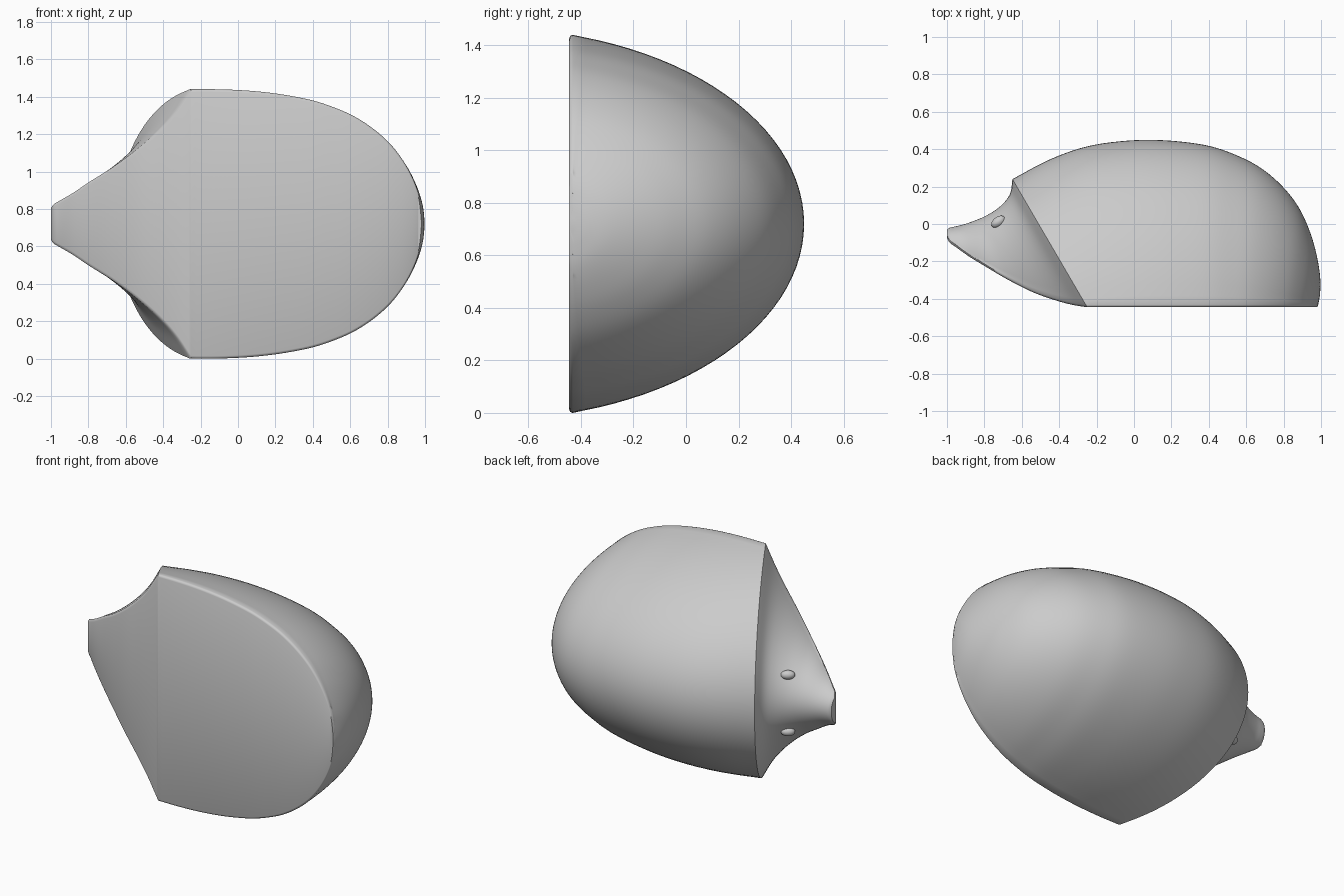
import bpy
import bmesh
from math import sin, cos, pi, radians
from mathutils import Matrix, Vector

# Remove the default cube only
default_cube = bpy.data.objects.get("Cube")
if default_cube:
    bpy.data.objects.remove(default_cube, do_unlink=True)

MID = 0.72          # symmetry plane height
FLOOR = -0.445      # level of the flat underside
START = 0.18        # arcs start slightly above the ellipse equator
ARC_STEPS = 48

# One plain grey material
grey = bpy.data.materials.new("plain_grey")
grey.use_nodes = True
grey_colour = (0.6, 0.6, 0.6, 1)
grey.diffuse_color = grey_colour
shader = next(n for n in grey.node_tree.nodes if n.type == 'BSDF_PRINCIPLED')
shader.inputs["Base Color"].default_value = grey_colour


def finish(name, bm, angle):
    """Turn a bmesh into a smooth object with sharp creases."""
    bmesh.ops.remove_doubles(bm, verts=bm.verts, dist=0.00005)
    bmesh.ops.recalc_face_normals(bm, faces=bm.faces)
    mesh = bpy.data.meshes.new(name)
    bm.to_mesh(mesh)
    bm.free()
    mesh.materials.append(grey)
    mesh.shade_smooth()
    mesh.set_sharp_from_angle(angle=radians(angle))
    obj = bpy.data.objects.new(name, mesh)
    bpy.context.scene.collection.objects.link(obj)
    return obj


def refine(rows, steps):
    """Catmull-Rom interpolation through the key sections."""
    keys = [Vector(r) for r in rows]
    keys = [2 * keys[0] - keys[1]] + keys + [2 * keys[-1] - keys[-2]]
    result = []
    for a, b, c, d in zip(keys, keys[1:], keys[2:], keys[3:]):
        for i in range(steps):
            t = i / steps
            result.append(0.5 * (2 * b + (c - a) * t
                                 + (2 * a - 5 * b + 4 * c - d) * t ** 2
                                 + (3 * b - a - 3 * c + d) * t ** 3))
    return result + [keys[-2]]


def half_section(row):
    """Arch over a flat base, with a softly rounded bottom edge."""
    bx, by, tx, ty, width = row
    base, rise = Vector((bx, by)), Vector((tx - bx, ty - by))
    r = min(0.014, 0.3 * width, 0.3 * rise.length)
    lift = r / rise.length
    outline = [(width - r, 0), (width - 0.3 * r, 0.3 * lift)]
    first = math_start = pi / 2 - (pi / 2 - START)
    for i in range(ARC_STEPS + 1):
        a = first + (pi - 2 * math_start) * i / ARC_STEPS
        up = (sin(a) - sin(START)) / (1 - sin(START))
        outline.append((width * cos(a) / cos(START), max(up, lift)))
    outline += [(-side, up) for side, up in reversed(outline[:2])]
    points = []
    for side, up in outline:
        p = base + rise * up
        points.append((p.x, p.y, MID + side))
    return points


def loft(name, rows, steps):
    """Skin the sections and cap both ends."""
    bm = bmesh.new()
    rings = [[bm.verts.new(p) for p in half_section(row)]
             for row in refine(rows, steps)]
    for one, two in zip(rings, rings[1:]):
        for i in range(len(one)):
            j = (i + 1) % len(one)
            bm.faces.new((one[i], one[j], two[j], two[i]))
    bm.faces.new(rings[0])
    bm.faces.new(rings[-1])
    return finish(name, bm, 50)


# Domed back: base x, crest x, crest y, half width
back_keys = [
    (-0.25, -0.65, 0.24, 0.72),
    (-0.12, -0.45, 0.345, 0.72),
    (0, -0.25, 0.415, 0.716),
    (0.12, -0.03, 0.446, 0.707),
    (0.25, 0.17, 0.447, 0.69),
    (0.4, 0.38, 0.422, 0.66),
    (0.52, 0.53, 0.375, 0.62),
    (0.62, 0.67, 0.305, 0.575),
    (0.72, 0.79, 0.205, 0.51),
    (0.81, 0.88, 0.09, 0.43),
    (0.88, 0.94, -0.04, 0.34),
    (0.93, 0.975, -0.16, 0.25),
    (0.962, 0.995, -0.28, 0.165),
    (0.975, 0.995, -0.37, 0.09),
    (0.98, 0.984, -0.435, 0.02),
]
loft("domed_back", [(b, FLOOR, t, y, w) for b, t, y, w in back_keys], 5)

# Head and snout: base x, base y, crest x, crest y, half width
head_keys = [
    (-0.25, FLOOR, -0.65, 0.24, 0.72),
    (-0.33, -0.432, -0.66, 0.17, 0.6),
    (-0.42, -0.408, -0.69, 0.12, 0.5),
    (-0.54, -0.365, -0.74, 0.075, 0.395),
    (-0.67, -0.3, -0.8, 0.04, 0.3),
    (-0.79, -0.23, -0.86, 0.015, 0.225),
    (-0.88, -0.175, -0.92, -0.005, 0.165),
    (-0.95, -0.125, -0.965, -0.015, 0.125),
    (-0.985, -0.1, -0.985, -0.02, 0.105),
    (-1, -0.075, -1, -0.03, 0.085),
]
loft("head", head_keys, 6)

# Small oval eyes, mirrored across the symmetry plane
for name, side in (("upper_eye", 1), ("lower_eye", -1)):
    bm = bmesh.new()
    place = (Matrix.Translation((-0.725, 0.012, MID + side * 0.18))
             @ Matrix.Rotation(radians(35), 4, 'Z')
             @ Matrix.Diagonal((0.042, 0.027, 0.027, 1)))
    bmesh.ops.create_uvsphere(bm, u_segments=24, v_segments=16,
                              radius=1, matrix=place)
    finish(name, bm, 60)
